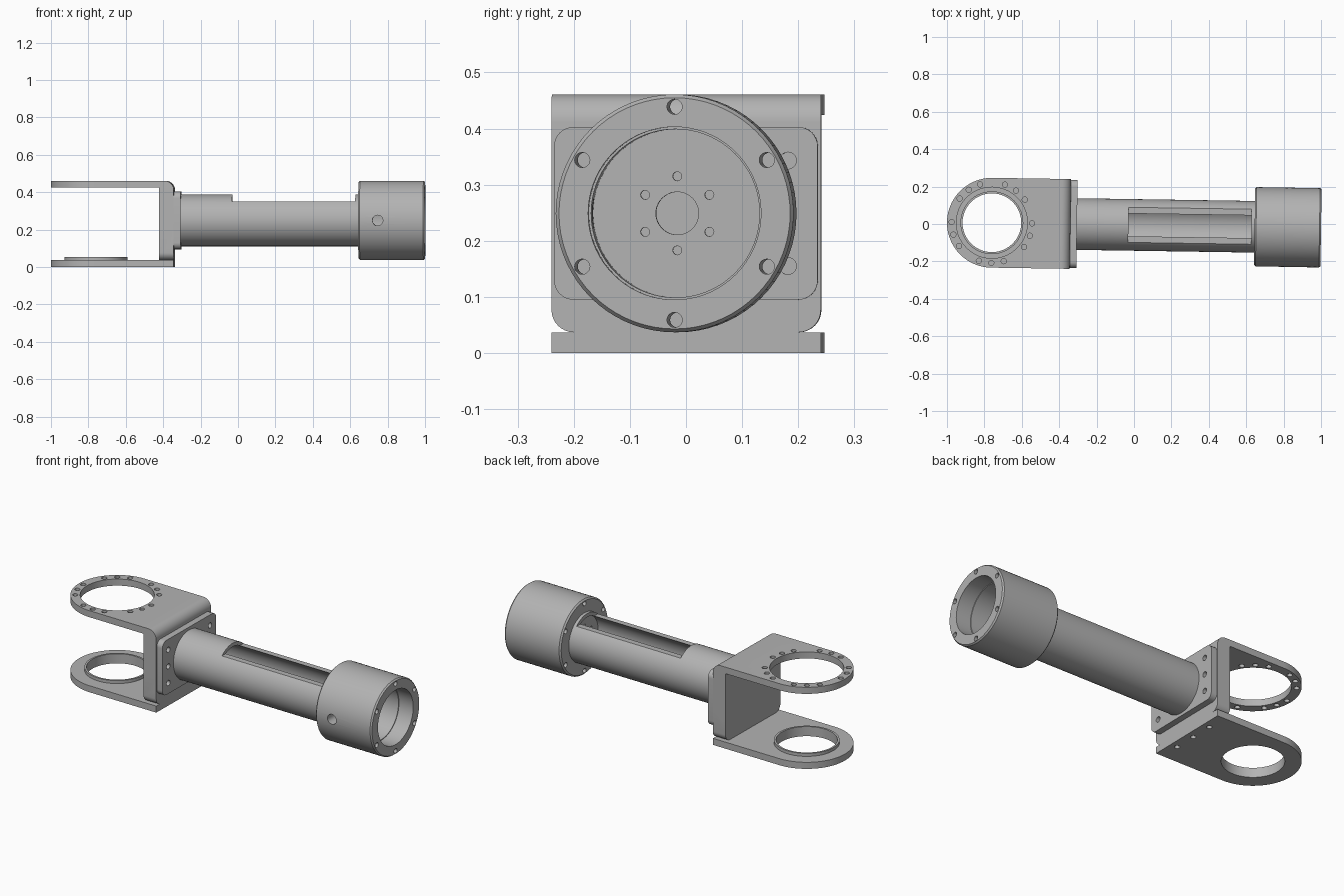
import bpy, bmesh, math
from mathutils import Matrix, Vector

if "Cube" in bpy.data.objects:
    bpy.data.objects.remove(bpy.data.objects["Cube"])

grey = bpy.data.materials.new("light_grey_metal")
grey.diffuse_color = (0.45, 0.45, 0.45, 1)
grey.use_nodes = True
grey.node_tree.nodes["Principled BSDF"].inputs["Base Color"].default_value = grey.diffuse_color

AXIS_Z = 0.249                      # height of the arm axis
TILT = Matrix.Translation((0, -0.005, 0)) @ Matrix.Rotation(math.radians(-0.88), 4, 'Z')


def make(name, bm):
    bmesh.ops.recalc_face_normals(bm, faces=bm.faces[:])
    me = bpy.data.meshes.new(name)
    bm.to_mesh(me)
    bm.free()
    me.materials.append(grey)
    ob = bpy.data.objects.new(name, me)
    bpy.context.collection.objects.link(ob)
    return ob


def add_prism(bm, pts, axis, lo, hi):
    """Extrude a 2D outline along x, y or z."""
    place = {'x': lambda a, b, t: (t, a, b),
             'y': lambda a, b, t: (a, t, b),
             'z': lambda a, b, t: (a, b, t)}[axis]
    face = bm.faces.new([bm.verts.new(place(a, b, lo)) for a, b in pts])
    ext = bmesh.ops.extrude_face_region(bm, geom=[face])
    step = Vector(place(0, 0, hi - lo))
    bmesh.ops.translate(bm, vec=step, verts=[v for v in ext['geom'] if isinstance(v, bmesh.types.BMVert)])


def prism(name, pts, axis, lo, hi):
    bm = bmesh.new()
    add_prism(bm, pts, axis, lo, hi)
    return make(name, bm)


def arc(cx, cy, r, a0, a1, n):
    return [(cx + r * math.cos(math.radians(a0 + (a1 - a0) * i / n)),
             cy + r * math.sin(math.radians(a0 + (a1 - a0) * i / n))) for i in range(n + 1)]


def circle(cx, cy, r, n=20):
    return arc(cx, cy, r, 0, 360, n)[:-1]


def holes(centres, r, axis, lo, hi, n=20):
    """One cutter mesh holding several round pins."""
    bm = bmesh.new()
    for a, b in centres:
        add_prism(bm, circle(a, b, r, n), axis, lo, hi)
    return make("cutter", bm)


def boolean(ob, tool, op='DIFFERENCE'):
    mod = ob.modifiers.new("cut", 'BOOLEAN')
    mod.operation, mod.solver, mod.object = op, 'EXACT', tool
    dg = bpy.context.evaluated_depsgraph_get()
    me = bpy.data.meshes.new_from_object(ob.evaluated_get(dg))
    ob.modifiers.clear()
    ob.data = me
    bpy.data.objects.remove(tool)


def lathe(name, profile, n=72):
    """Revolve a closed (x, radius) profile about the arm axis."""
    bm = bmesh.new()
    rings = []
    for i in range(n):
        a = 2 * math.pi * i / n
        rings.append([bm.verts.new((x, r * math.cos(a), AXIS_Z + r * math.sin(a))) for x, r in profile])
    k = len(profile)
    for i in range(n):
        p, q = rings[i], rings[(i + 1) % n]
        for j in range(k):
            bm.faces.new((p[j], p[(j + 1) % k], q[(j + 1) % k], q[j]))
    return make(name, bm)


def polar(cx, cy, r, angles):
    return [(cx + r * math.cos(math.radians(a)), cy + r * math.sin(math.radians(a))) for a in angles]


# Fork dimensions
FX, HW, BACK = -0.76, 0.24, -0.34
stadium = arc(FX, 0, HW, 90, 270, 40) + [(BACK, -HW), (BACK, HW)]

# Upper fork arm and web: bent profile trimmed to the round-ended outline
bend = [(-1.1, 0.461), (-1.1, 0.424), (-0.42, 0.424), (-0.42, 0.037), (BACK, 0.037)] \
    + arc(BACK - 0.05, 0.411, 0.05, 0, 90, 10)
upper = prism("upper_fork_and_web", bend, 'y', -0.3, 0.3)
boolean(upper, prism("trim", stadium, 'z', -0.1, 0.6), 'INTERSECT')
web_outline = [(0.3, 0.6), (-0.3, 0.6), (-0.3, 0.2), (-HW, 0.2)] \
    + arc(-HW + 0.04, 0.077, 0.04, 180, 270, 8) + arc(HW - 0.04, 0.077, 0.04, 270, 360, 8) \
    + [(HW, 0.2), (0.3, 0.2)]
boolean(upper, prism("trim", web_outline, 'x', -1.2, 0), 'INTERSECT')
boolean(upper, holes([(FX, 0)], 0.19, 'z', 0.4, 0.5, 72))
ring = [54 + 72 * k + d for k in range(5) for d in (-18, 0, 18)]
boolean(upper, holes(polar(FX, 0, 0.215, ring), 0.014, 'z', 0.4, 0.5))

# Lower fork arm with bearing hole and three bolt holes
lower = prism("lower_fork", stadium, 'z', 0, 0.037)
boolean(lower, holes([(FX, 0)], 0.157, 'z', -0.1, 0.1, 72))
boolean(lower, holes([(-0.38, y) for y in (-0.126, 0, 0.126)], 0.014, 'z', -0.1, 0.03))

# Raised lip around the lower bearing hole
lip = prism("lower_bearing_lip", circle(FX, 0, 0.168, 72), 'z', 0.03, 0.054)
boolean(lip, holes([(FX, 0)], 0.157, 'z', -0.1, 0.1, 72))

# Rounded mounting plate with side bolts
c, r, ph = 0.235, 0.035, 0.154
plate_pts = []
for sy, sz, a in ((1, 1, 0), (-1, 1, 90), (-1, -1, 180), (1, -1, 270)):
    plate_pts += arc(sy * (c - r), AXIS_Z + sz * (ph - r), r, a, a + 90, 8)
plate = prism("mounting_plate", plate_pts, 'x', BACK, -0.305)
boolean(plate, holes([(s * 0.182, AXIS_Z + d) for s in (-1, 1) for d in (-0.094, 0, 0.094)],
                     0.015, 'x', -0.33, -0.2))

# Hollow arm tube with a flat open window on top
tube = lathe("arm_tube", [(-0.305, 0.118), (-0.305, 0.138), (0.646, 0.138), (0.646, 0.118)])
boolean(tube, prism("cutter", [(-0.03, 0.35), (0.628, 0.35), (0.628, 0.6), (-0.03, 0.6)], 'y', -0.3, 0.3))

# End housing: cup with stepped bore, floor holes, rim bolts and a side hole
head = lathe("end_housing", [(0.645, 0.038), (0.645, 0.204), (0.653, 0.212), (0.992, 0.212), (1.0, 0.206),
                             (1.0, 0.154), (0.91, 0.154), (0.91, 0.15), (0.69, 0.15), (0.69, 0.038)])
six = [30 + 60 * k for k in range(6)]
boolean(head, holes(polar(0, AXIS_Z, 0.19, six), 0.0135, 'x', 0.6, 1.1))
boolean(head, holes(polar(0, AXIS_Z, 0.066, six), 0.008, 'x', 0.6, 0.75, 12))
boolean(head, holes([(0.75, AXIS_Z)], 0.028, 'y', -0.3, -0.1))

# Finish: slight yaw of the whole assembly, smooth curved faces
for ob in (upper, lower, lip, plate, tube, head):
    ob.data.transform(TILT)
    ob.select_set(True)
    bpy.context.view_layer.objects.active = ob
bpy.ops.object.shade_smooth_by_angle(angle=math.radians(30))
